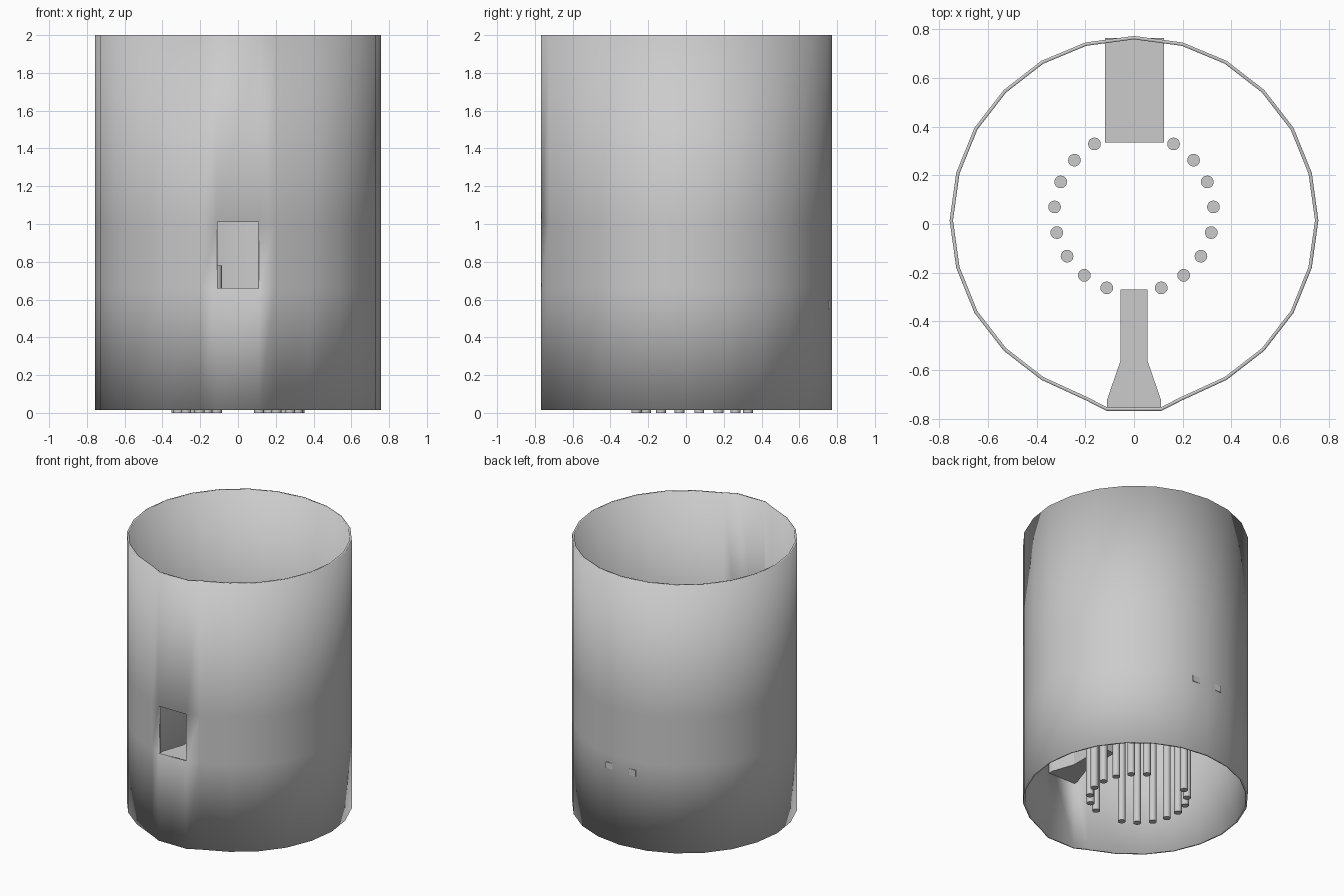
import bpy, bmesh, math

if "Cube" in bpy.data.objects:
    bpy.data.objects.remove(bpy.data.objects["Cube"])


def make_object(name, bm):
    mesh = bpy.data.meshes.new(name)
    bm.to_mesh(mesh)
    bm.free()
    obj = bpy.data.objects.new(name, mesh)
    bpy.context.collection.objects.link(obj)
    return obj


def smooth(obj):
    bpy.ops.object.select_all(action='DESELECT')
    obj.select_set(True)
    bpy.context.view_layer.objects.active = obj
    bpy.ops.object.shade_smooth_by_angle(angle=math.radians(35))


def slab(name, outline, z0, z1):
    bm = bmesh.new()
    face = bm.faces.new([bm.verts.new((x, y, z0)) for x, y in outline])
    ext = bmesh.ops.extrude_face_region(bm, geom=[face])
    for v in ext['geom']:
        if isinstance(v, bmesh.types.BMVert):
            v.co.z = z1
    bmesh.ops.recalc_face_normals(bm, faces=bm.faces)
    return make_object(name, bm)


# Tower wall: faceted ring with a flat front that holds the window
half = [(0.113, -0.767), (0.195, -0.725), (0.38, -0.64), (0.535, -0.52),
        (0.655, -0.365), (0.73, -0.18), (0.757, 0.015), (0.73, 0.21),
        (0.655, 0.395), (0.535, 0.55), (0.38, 0.67), (0.2, 0.745)]
ring = half + [(0, 0.772)] + [(-x, y) for x, y in reversed(half)]
bm = bmesh.new()
rows = [[bm.verts.new((x, y, z)) for x, y in ring] for z in (0.015, 0.66, 1.01, 2.0)]
n = len(ring)
for r in range(3):
    for i in range(n):
        if r == 1 and i == n - 1:      # window opening
            continue
        j = (i + 1) % n
        bm.faces.new((rows[r][i], rows[r][j], rows[r + 1][j], rows[r + 1][i]))
wall = make_object("tower_wall", bm)
mod = wall.modifiers.new("thickness", 'SOLIDIFY')
mod.thickness = 0.014
mod.offset = -1
smooth(wall)

# Front walkway: flared at the window, narrow towards the middle
side = [(0.112, -0.766), (0.11, -0.72), (0.055, -0.56), (0.055, -0.268)]
slab("front_walkway", side + [(-x, y) for x, y in reversed(side)], 0.51, 0.66)

# Back platform, its corners just breaking through the wall
slab("back_platform", [(-0.12, 0.335), (0.123, 0.335), (0.123, 0.763), (-0.12, 0.763)],
     0.55, 0.595)

# Ring of posts with gaps at the walkway and the platform
for side_name, sx, top in (("left", -1, 0.78), ("right", 1, 0.64)):
    for k in range(8):
        a = math.radians(-70 + k * 18.6)
        x, y = sx * 0.327 * math.cos(a), 0.045 + 0.327 * math.sin(a)
        h = top + (0.6 - top) * k / 7
        bpy.ops.mesh.primitive_cylinder_add(vertices=20, radius=0.026, depth=h,
                                            location=(x, y, h / 2))
        post = bpy.context.object
        post.name = f"{side_name}_post_{k + 1}"
        smooth(post)
